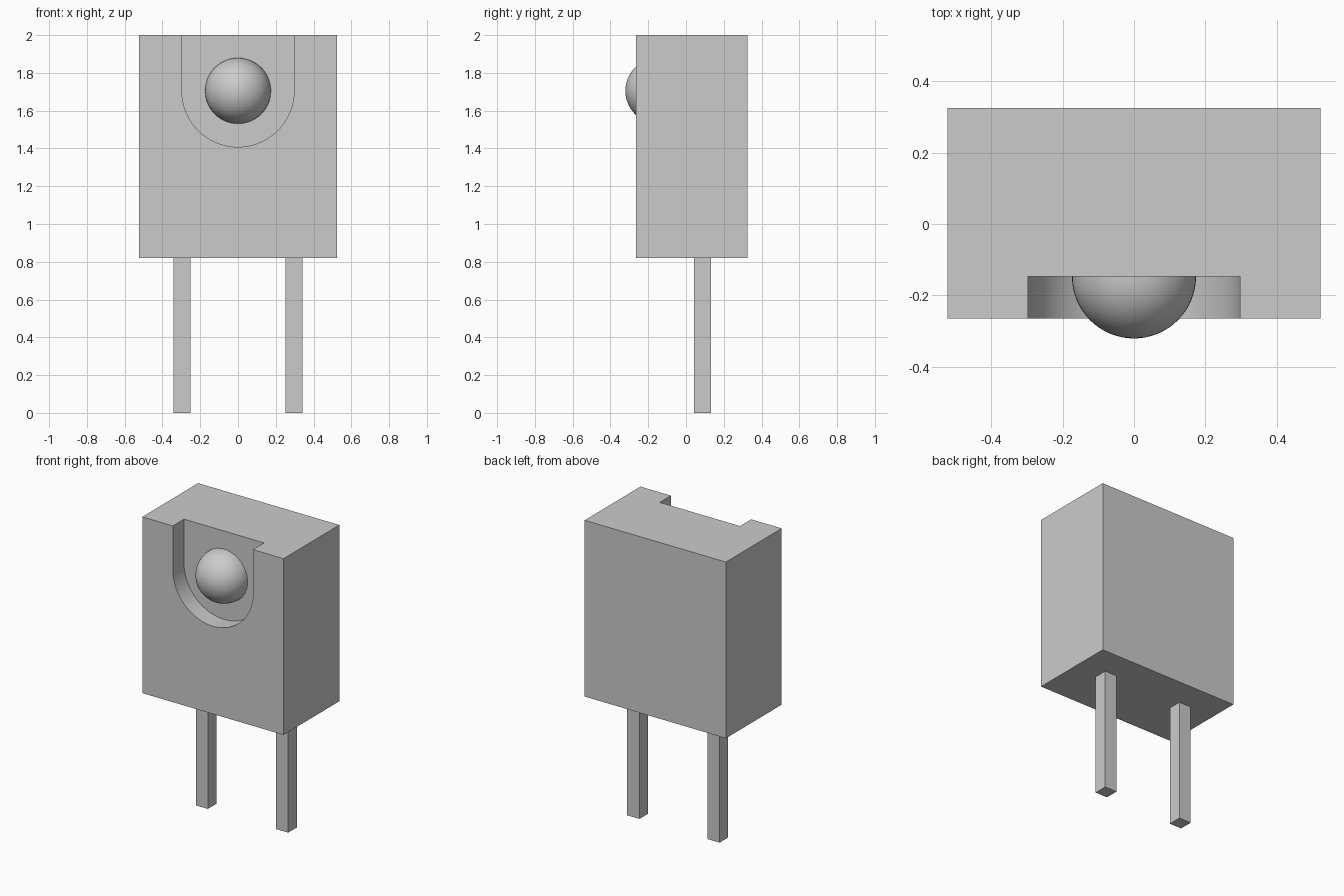
import bpy, bmesh, math
from mathutils import Matrix

cube = bpy.data.objects.get("Cube")
if cube:
    bpy.data.objects.remove(cube, do_unlink=True)

# Main dimensions
FRONT, BACK, FLOOR = -0.265, 0.325, -0.147   # y of body front, back, recess floor
HALF_W, BOTTOM, TOP = 0.523, 0.82, 2.0
LENS_Z, RECESS_R, LENS_R = 1.705, 0.297, 0.174

grey = bpy.data.materials.new("light grey plastic")
grey.use_nodes = True
GREY = (0.6, 0.6, 0.6, 1)
grey.diffuse_color = GREY
grey.node_tree.nodes["Principled BSDF"].inputs["Base Color"].default_value = GREY


def finish(name, bm, smooth=False):
    bmesh.ops.recalc_face_normals(bm, faces=bm.faces[:])
    mesh = bpy.data.meshes.new(name)
    bm.to_mesh(mesh)
    bm.free()
    mesh.materials.append(grey)
    obj = bpy.data.objects.new(name, mesh)
    bpy.context.collection.objects.link(obj)
    if smooth:
        bpy.ops.object.select_all(action='DESELECT')
        obj.select_set(True)
        bpy.context.view_layer.objects.active = obj
        bpy.ops.object.shade_smooth_by_angle(angle=math.radians(30))
    return obj


def box(name, x0, x1, y0, y1, z0, z1):
    bm = bmesh.new()
    bmesh.ops.create_cube(bm, size=1)
    for v in bm.verts:
        v.co = ((x0 + x1) / 2 + v.co.x * (x1 - x0),
                (y0 + y1) / 2 + v.co.y * (y1 - y0),
                (z0 + z1) / 2 + v.co.z * (z1 - z0))
    return finish(name, bm)


# Body: the U-notched outline is extruded back to the recess floor,
# then the rear block is closed around it, leaving one clean shell
SEG = 48
arc = [(RECESS_R * math.cos(a), LENS_Z - RECESS_R * math.sin(a))
       for a in (math.pi * i / SEG for i in range(SEG + 1))]
notch = [(RECESS_R, TOP)] + arc + [(-RECESS_R, TOP)]
outer = [(-HALF_W, TOP), (-HALF_W, BOTTOM), (HALF_W, BOTTOM), (HALF_W, TOP)]

bm = bmesh.new()
front_notch = [bm.verts.new((x, FRONT, z)) for x, z in notch]
floor_notch = [bm.verts.new((x, FLOOR, z)) for x, z in notch]
front_outer = [bm.verts.new((x, FRONT, z)) for x, z in outer]
back_outer = [bm.verts.new((x, BACK, z)) for x, z in outer]
bm.faces.new(front_notch + front_outer)
bm.faces.new(floor_notch)
bm.faces.new(back_outer)
for i in range(len(notch) - 1):          # recess wall
    bm.faces.new((front_notch[i], front_notch[i + 1],
                  floor_notch[i + 1], floor_notch[i]))
for i in range(3):                       # sides and underside
    bm.faces.new((front_outer[i], front_outer[i + 1],
                  back_outer[i + 1], back_outer[i]))
bm.faces.new((front_outer[3], back_outer[3], back_outer[0], front_outer[0],
              front_notch[-1], floor_notch[-1], floor_notch[0], front_notch[0]))
finish("body", bm, smooth=True)

# Lens: half sphere standing on the recess floor
bm = bmesh.new()
bmesh.ops.create_uvsphere(bm, u_segments=48, v_segments=32, radius=LENS_R,
                          matrix=Matrix.Translation((0, FLOOR, LENS_Z))
                          @ Matrix.Rotation(math.pi / 2, 4, 'X'))
bmesh.ops.bisect_plane(bm, geom=bm.verts[:] + bm.edges[:] + bm.faces[:],
                       plane_co=(0, FLOOR, 0), plane_no=(0, 1, 0),
                       dist=1e-5, clear_outer=True)
finish("lens", bm, smooth=True)

# Pins
for name, side in (("left_pin", 1), ("right_pin", -1)):
    cx = side * RECESS_R
    box(name, cx - 0.045, cx + 0.045, 0.042, 0.133, 0, BOTTOM)
